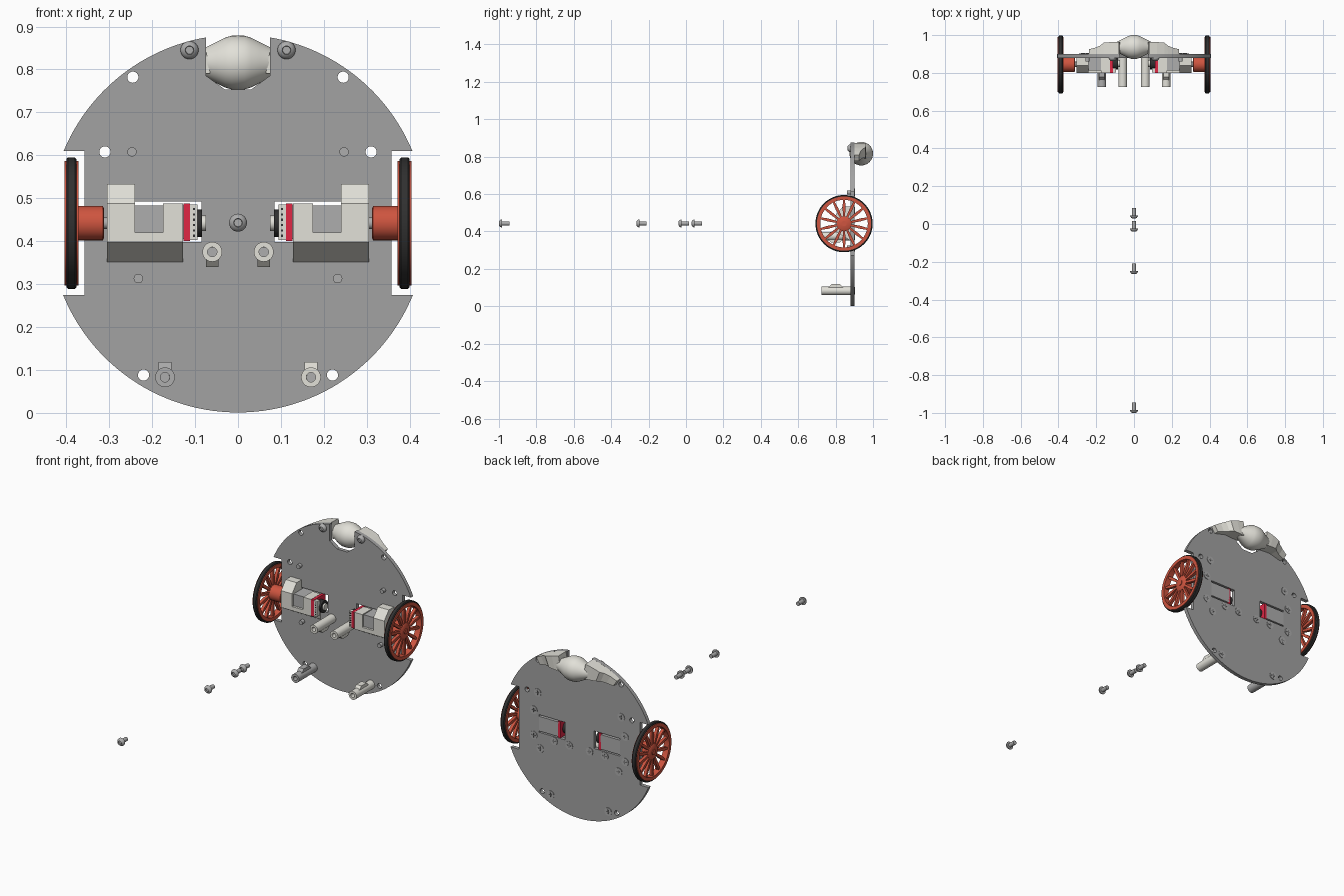
import bpy, bmesh
from math import sin, cos, pi, radians, atan2, sqrt, asin
from mathutils import Vector, Matrix

if "Cube" in bpy.data.objects:
    bpy.data.objects.remove(bpy.data.objects["Cube"])


def material(name, rgb):
    m = bpy.data.materials.new(name)
    m.diffuse_color = (*rgb, 1)
    m.use_nodes = True
    m.node_tree.nodes["Principled BSDF"].inputs["Base Color"].default_value = m.diffuse_color
    return m


CREAM = material("cream", (0.76, 0.75, 0.69))
RED = material("red", (0.62, 0.09, 0.05))
PCB = material("bright_red", (0.75, 0.02, 0.06))
BLACK = material("black", (0.03, 0.03, 0.03))
DARK = material("dark_grey", (0.2, 0.2, 0.2))
METAL = material("metal", (0.42, 0.42, 0.42))
PLATE = material("plate_grey", (0.36, 0.36, 0.36))


def finish(bm, name, mat=None, smooth=False):
    bmesh.ops.recalc_face_normals(bm, faces=bm.faces)
    me = bpy.data.meshes.new(name)
    bm.to_mesh(me)
    bm.free()
    ob = bpy.data.objects.new(name, me)
    bpy.context.collection.objects.link(ob)
    if mat:
        me.materials.append(mat)
    if smooth:
        bpy.ops.object.select_all(action='DESELECT')
        ob.select_set(True)
        bpy.context.view_layer.objects.active = ob
        bpy.ops.object.shade_smooth_by_angle(angle=radians(35))
    return ob


def add_box(bm, x, y, z):
    m = Matrix.Translation([(a + b) / 2 for a, b in (x, y, z)]) @ \
        Matrix.Diagonal([abs(b - a) for a, b in (x, y, z)] + [1])
    bmesh.ops.create_cube(bm, size=1, matrix=m)


def box(name, x, y, z, mat=None):
    bm = bmesh.new()
    add_box(bm, x, y, z)
    return finish(bm, name, mat)


def add_prism(bm, pts, axis, a, b):
    """Extrude 2D points: axis X takes (y, z), axis Y takes (x, z)."""
    put = (lambda p, t: (t, *p)) if axis == 'X' else (lambda p, t: (p[0], t, p[1]))
    lo = [bm.verts.new(put(p, a)) for p in pts]
    hi = [bm.verts.new(put(p, b)) for p in pts]
    bm.faces.new(lo)
    bm.faces.new(hi)
    n = len(pts)
    for i in range(n):
        j = (i + 1) % n
        bm.faces.new((lo[i], lo[j], hi[j], hi[i]))


def prism(name, pts, axis, a, b, mat=None, smooth=False):
    bm = bmesh.new()
    add_prism(bm, pts, axis, a, b)
    return finish(bm, name, mat, smooth)


def circle(x, z, r, n=24):
    return [(x + r * cos(2 * pi * i / n), z + r * sin(2 * pi * i / n)) for i in range(n)]


def lathe(name, prof, axis, loc, mat=None, seg=32, closed=False):
    """Revolve (distance along axis, radius) points round an axis through loc."""
    bm = bmesh.new()
    rings = []
    for t, r in prof:
        ring = []
        for i in range(seg):
            c, s = r * cos(2 * pi * i / seg), r * sin(2 * pi * i / seg)
            p = (t, c, s) if axis == 'X' else (c, t, s)
            ring.append(bm.verts.new(Vector(p) + Vector(loc)))
        rings.append(ring)
    pairs = list(zip(rings, rings[1:])) + ([(rings[-1], rings[0])] if closed else [])
    for a, b in pairs:
        for i in range(seg):
            j = (i + 1) % seg
            bm.faces.new((a[i], a[j], b[j], b[i]))
    if not closed:
        bm.faces.new(rings[0])
        bm.faces.new(rings[-1])
    return finish(bm, name, mat, True)


R, CZ = 0.44, 0.441          # plate radius and height of its centre
F, B = 0.88, 0.90            # plate front and back
WY = 0.845                   # wheel axis


# Round base plate with wheel notches and a caster notch
def arc(a, b, n):
    return [(R * cos(a + (b - a) * i / n), CZ + R * sin(a + (b - a) * i / n)) for i in range(n + 1)]


up, down = asin(0.169 / R), -asin(0.166 / R)
top = pi / 2 - asin(0.074 / R)
half = [(0.03, 0.753), (0.074, 0.785)] + arc(top, up, 24) + [(0.358, 0.61), (0.358, 0.275)] + arc(down, -pi / 2, 36)
outline = half + [(-x, z) for x, z in half[-2::-1]]
plate = prism("base_plate", outline, 'Y', F, B, PLATE, True)

# Cut the round holes and the motor slots
bm = bmesh.new()
for s in (1, -1):
    for x, z in ((0.245, 0.782), (0.31, 0.608), (0.22, 0.088)):
        add_prism(bm, circle(s * x, z, 0.013), 'Y', F - 0.05, B + 0.05)
    add_box(bm, (s * 0.085, s * 0.24), (F - 0.05, B + 0.05), (0.398, 0.492))
cutter = finish(bm, "hole_cutter")
cutter.hide_render = True
mod = plate.modifiers.new("holes", 'BOOLEAN')
mod.object, mod.operation, mod.solver = cutter, 'DIFFERENCE', 'EXACT'
bpy.context.view_layer.objects.active = plate
bpy.ops.object.modifier_apply(modifier="holes")
bpy.data.objects.remove(cutter)

# Domed screw profile, head towards the front
SCREW = [(0.008, 0.009), (0.0, 0.010), (0.003, 0.015), (0.008, 0.019), (0.012, 0.021),
         (0.016, 0.021), (0.016, 0.011), (0.055, 0.011)]
for i, y in enumerate((-1.0, -0.265, -0.04, 0.03)):
    lathe(f"loose_screw_{i}", SCREW, 'Y', (0, y, 0.443), METAL, 24)

# Caster roller
side = [(0.015, 0.0625), (0.03, 0.058), (0.05, 0.048), (0.074, 0.036), (0.092, 0.027)]
lathe("caster_roller", [(-t, r) for t, r in side[::-1]] + [(0, 0.063)] + side, 'X', (0, 0.937, 0.816), CREAM, 40)


def wheel(s, tag):
    c = (s * 0.388, WY, 0.442)
    # Tyre, rim and hub
    lathe("tyre_" + tag, [(-0.012, 0.140), (-0.012, 0.149), (-0.008, 0.153), (0.008, 0.153),
                          (0.012, 0.149), (0.012, 0.140)], 'X', c, BLACK, 64, True)
    lathe("wheel_rim_" + tag, [(-0.016, 0.127), (-0.016, 0.145), (0.016, 0.145), (0.016, 0.127)],
          'X', c, RED, 64, True)
    lathe("wheel_hub_" + tag, [(-s * 0.076, 0.034), (-s * 0.073, 0.040), (s * 0.008, 0.040),
                               (s * 0.012, 0.034)], 'X', c, RED)
    lathe("wheel_cap_" + tag, [(s * 0.010, 0.014), (s * 0.016, 0.014)], 'X', c, RED)
    # Tapered spokes
    bm = bmesh.new()
    for k in range(14):
        a = 2 * pi * (k + 0.5) / 14
        u, v = Vector((cos(a), sin(a))), Vector((-sin(a), cos(a)))
        o = Vector(c[1:])
        pts = [o + u * r + v * w for r, w in ((0.03, -0.005), (0.09, -0.008), (0.131, -0.005),
                                              (0.131, 0.005), (0.09, 0.008), (0.03, 0.005))]
        add_prism(bm, [tuple(p) for p in pts], 'X', c[0] - 0.008, c[0] + 0.008)
    finish(bm, "wheel_spokes_" + tag, RED)


for s, tag in ((1, "right"), (-1, "left")):
    wheel(s, tag)

    # Motor body, shaft and output
    box("motor_" + tag, (s * 0.12, s * 0.24), (0.812, 0.90), (0.405, 0.483), METAL)
    lathe("motor_shaft_" + tag, [(s * 0.23, 0.014), (s * 0.35, 0.014)], 'X', (0, WY, 0.442), METAL, 20)

    # Motor bracket: outer tower, inner collar, lower strip with sloped foot
    bm = bmesh.new()
    add_prism(bm, [(F, 0.351), (0.80, 0.398), (0.80, 0.488), (0.838, 0.533), (F, 0.533)],
              'X', s * 0.24, s * 0.305)
    add_prism(bm, [(F, 0.351), (0.80, 0.398), (0.80, 0.488), (F, 0.488)], 'X', s * 0.128, s * 0.175)
    add_prism(bm, [(F, 0.351), (0.80, 0.398), (0.80, 0.42), (F, 0.42)], 'X', s * 0.175, s * 0.24)
    finish(bm, "motor_bracket_" + tag, CREAM)

    # Encoder board, connector with pins, magnet disc
    box("encoder_board_" + tag, (s * 0.112, s * 0.127), (0.80, 0.90), (0.40, 0.488), PCB)
    box("encoder_connector_" + tag, (s * 0.094, s * 0.112), (0.803, 0.825), (0.403, 0.485), CREAM)
    bm = bmesh.new()
    for k in range(6):
        z = 0.41 + k * 0.0125
        add_box(bm, (s * 0.1, s * 0.105), (0.801, 0.81), (z, z + 0.005))
    finish(bm, "connector_pins_" + tag, BLACK)
    lathe("encoder_magnet_" + tag, [(s * 0.084, 0.032), (s * 0.112, 0.032)], 'X', (0, 0.85, 0.442), BLACK)
    lathe("encoder_tip_" + tag, [(s * 0.075, 0.018), (s * 0.085, 0.018)], 'X', (0, 0.85, 0.442), CREAM)

    # Hollow sensor posts with a tab
    for x, z, d, n in ((0.06, 0.375, -1, "upper"), (0.17, 0.083, 1, "lower")):
        m = METAL if (n, s) == ("lower", -1) else CREAM
        lathe(f"sensor_post_{n}_{tag}", [(0.725, 0.011), (0.725, 0.023), (F, 0.023), (F, 0.011)],
              'Y', (s * x, 0, z), m, 32, True)
        prism(f"post_tab_{n}_{tag}", [(0.76, z + d * 0.017), (0.778, z + d * 0.035),
                                      (0.822, z + d * 0.035), (0.84, z + d * 0.017)],
              'X', s * x - 0.015, s * x + 0.015, m)

    # Flat-head screws from the back, with cross slots
    for i, (x, z) in enumerate(((0.247, 0.608), (0.232, 0.313), (0.27, 0.51), (0.27, 0.375),
                                (0.15, 0.375), (0.06, 0.375), (0.17, 0.083))):
        x *= s
        lathe(f"plate_screw_{i}_{tag}", [(0.86, 0.011), (B - 0.008, 0.011), (B, 0.021), (0.903, 0.021)],
              'Y', (x, 0, z), METAL, 20)
        bm = bmesh.new()
        add_box(bm, (x - 0.011, x + 0.011), (B, 0.904), (z - 0.0025, z + 0.0025))
        add_box(bm, (x - 0.0025, x + 0.0025), (B, 0.904), (z - 0.011, z + 0.011))
        finish(bm, f"screw_cross_{i}_{tag}", DARK)

    # Caster arm: follows the rim behind the plate and thins outwards
    bm = bmesh.new()
    rings = []
    for deg, r0, y in ((10.5, 0.355, 0.963), (16, 0.365, 0.963), (21.5, 0.38, 0.96),
                       (24, 0.385, 0.945), (28, 0.39, 0.933), (33, 0.40, 0.925)):
        a = radians(deg)
        rings.append([bm.verts.new((s * r * sin(a), yy, CZ + r * cos(a)))
                      for r, yy in ((r0, B), (R, B), (R - 0.002, y), (r0, y))])
    for p, q in zip(rings, rings[1:]):
        for i in range(4):
            j = (i + 1) % 4
            bm.faces.new((p[i], p[j], q[j], q[i]))
    bm.faces.new(rings[0])
    bm.faces.new(rings[-1])
    finish(bm, "caster_arm_" + tag, CREAM)
    lathe("caster_screw_" + tag, SCREW, 'Y', (s * 0.113, F - 0.016, 0.845), METAL, 24)
